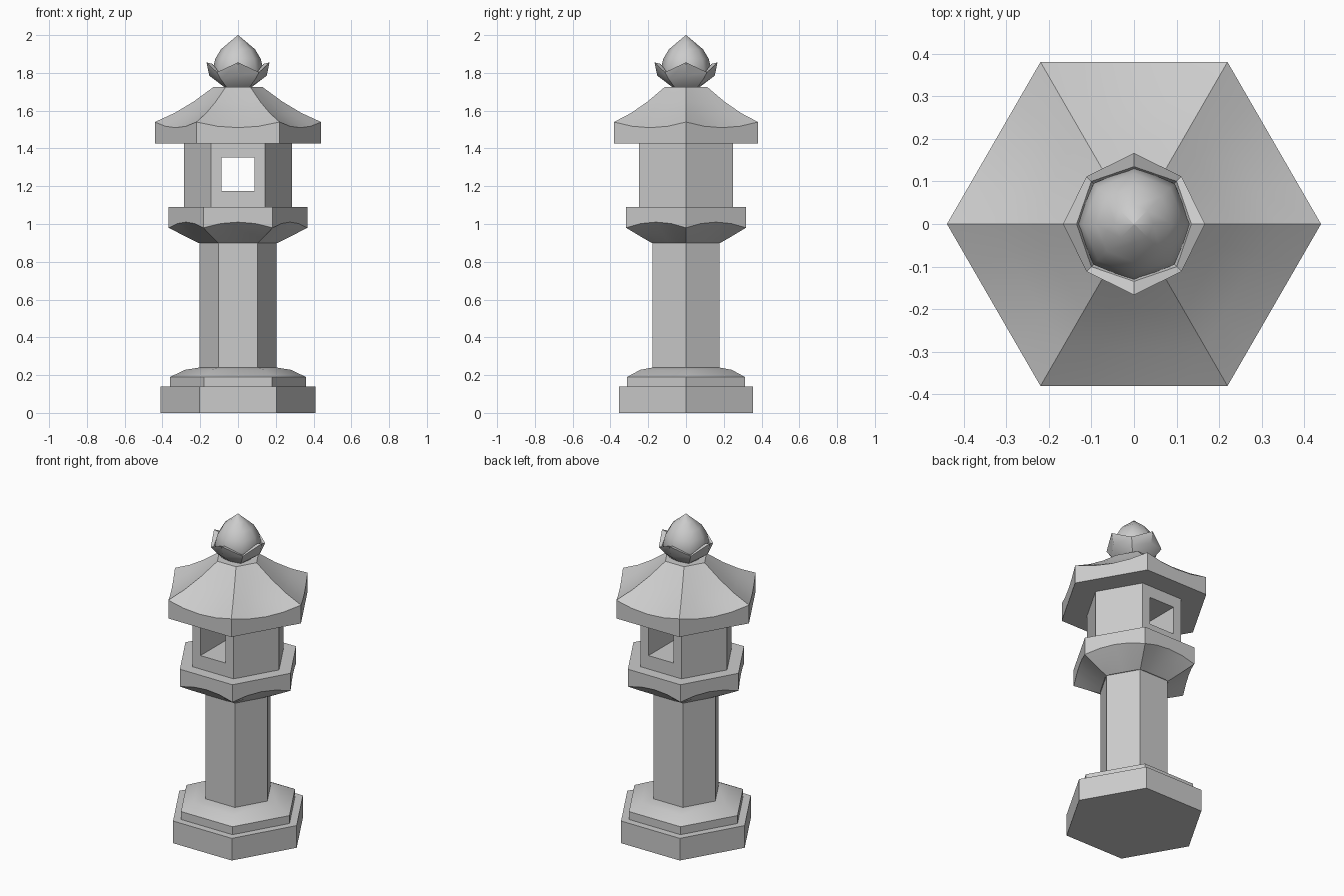
import bpy, math

if "Cube" in bpy.data.objects:
    bpy.data.objects.remove(bpy.data.objects["Cube"])


def loft(name, rings, smooth=None):
    """Skin equal-length rings of points, bottom to top, and cap both ends."""
    n = len(rings[0])
    verts = [p for ring in rings for p in ring]
    faces = [list(range(n))[::-1]]
    for r in range(len(rings) - 1):
        for i in range(n):
            j = (i + 1) % n
            faces.append([r * n + i, r * n + j, (r + 1) * n + j, (r + 1) * n + i])
    faces.append([(len(rings) - 1) * n + i for i in range(n)])
    mesh = bpy.data.meshes.new(name)
    mesh.from_pydata(verts, [], faces)
    mesh.update()
    obj = bpy.data.objects.new(name, mesh)
    bpy.context.collection.objects.link(obj)
    if smooth:
        bpy.ops.object.select_all(action='DESELECT')
        obj.select_set(True)
        bpy.context.view_layer.objects.active = obj
        bpy.ops.object.shade_smooth_by_angle(angle=math.radians(smooth))
    return obj


def hex_ring(radius, z, lift=0.0, segs=1):
    """Hexagon ring whose sides bow up or down by lift at their middle."""
    pts = []
    for k in range(6):
        a, b = math.radians(60 * k), math.radians(60 * (k + 1))
        for s in range(segs):
            t = s / segs
            pts.append((radius * (math.cos(a) * (1 - t) + math.cos(b) * t),
                        radius * (math.sin(a) * (1 - t) + math.sin(b) * t),
                        z + lift * (1 - (2 * t - 1) ** 2)))
    return pts


def hex_part(name, profile, segs=1, smooth=None):
    return loft(name, [hex_ring(*p, segs=segs) for p in profile], smooth)


def oct_ring(r_tip, z_tip, r_gap, z_gap):
    """Eight points alternating between petal tips and the gaps between."""
    pts = []
    for k in range(8):
        a = math.radians(45 * k)
        r, z = (r_tip, z_tip) if k % 2 == 0 else (r_gap, z_gap)
        pts.append((r * math.cos(a), r * math.sin(a), z))
    return pts


# Stepped base and column
hex_part("base_slab", [(0.41, 0, 0), (0.41, 0.14, 0)])
hex_part("base_step", [(0.36, 0.14, 0), (0.36, 0.19, 0), (0.28, 0.228, 0),
                       (0.205, 0.24, 0)], smooth=30)
hex_part("column", [(0.205, 0.23, 0), (0.205, 0.91, 0)])

# Flared platform with arched lower edges
hex_part("platform", [(0.21, 0.90, 0), (0.29, 0.94, 0.013),
                      (0.367, 0.98, 0.03), (0.367, 1.09, 0)], segs=4, smooth=30)

# Fire box with a square window through front and back
box = hex_part("fire_box", [(0.287, 1.09, 0), (0.287, 1.425, 0)])
bpy.ops.mesh.primitive_cube_add(size=1, location=(0, 0, 1.263))
cutter = bpy.context.object
cutter.name = "window_cutter"
cutter.scale = (0.176, 1.0, 0.176)
cutter.hide_render = True
cutter.hide_viewport = True
cut = box.modifiers.new("window", 'BOOLEAN')
cut.operation = 'DIFFERENCE'
cut.solver = 'EXACT'
cut.object = cutter

# Roof with sagging eaves
hex_part("roof", [(0.44, 1.425, 0), (0.44, 1.54, -0.03), (0.335, 1.588, -0.017),
                  (0.235, 1.648, -0.007), (0.13, 1.725, 0)], segs=4, smooth=30)

# Petal cup around the finial
loft("petal_cup", [oct_ring(0.07, 1.723, 0.085, 1.723),
                   oct_ring(0.152, 1.785, 0.128, 1.765),
                   oct_ring(0.167, 1.856, 0.158, 1.803),
                   oct_ring(0.135, 1.848, 0.142, 1.803),
                   oct_ring(0.11, 1.77, 0.11, 1.77)], smooth=35)

# Pointed bud
bud = [(0.07, 1.724), (0.12, 1.765), (0.135, 1.815), (0.12, 1.875),
       (0.09, 1.925), (0.045, 1.963), (0.001, 2.0)]
loft("bud", [oct_ring(r, z, r, z) for r, z in bud], smooth=60)
